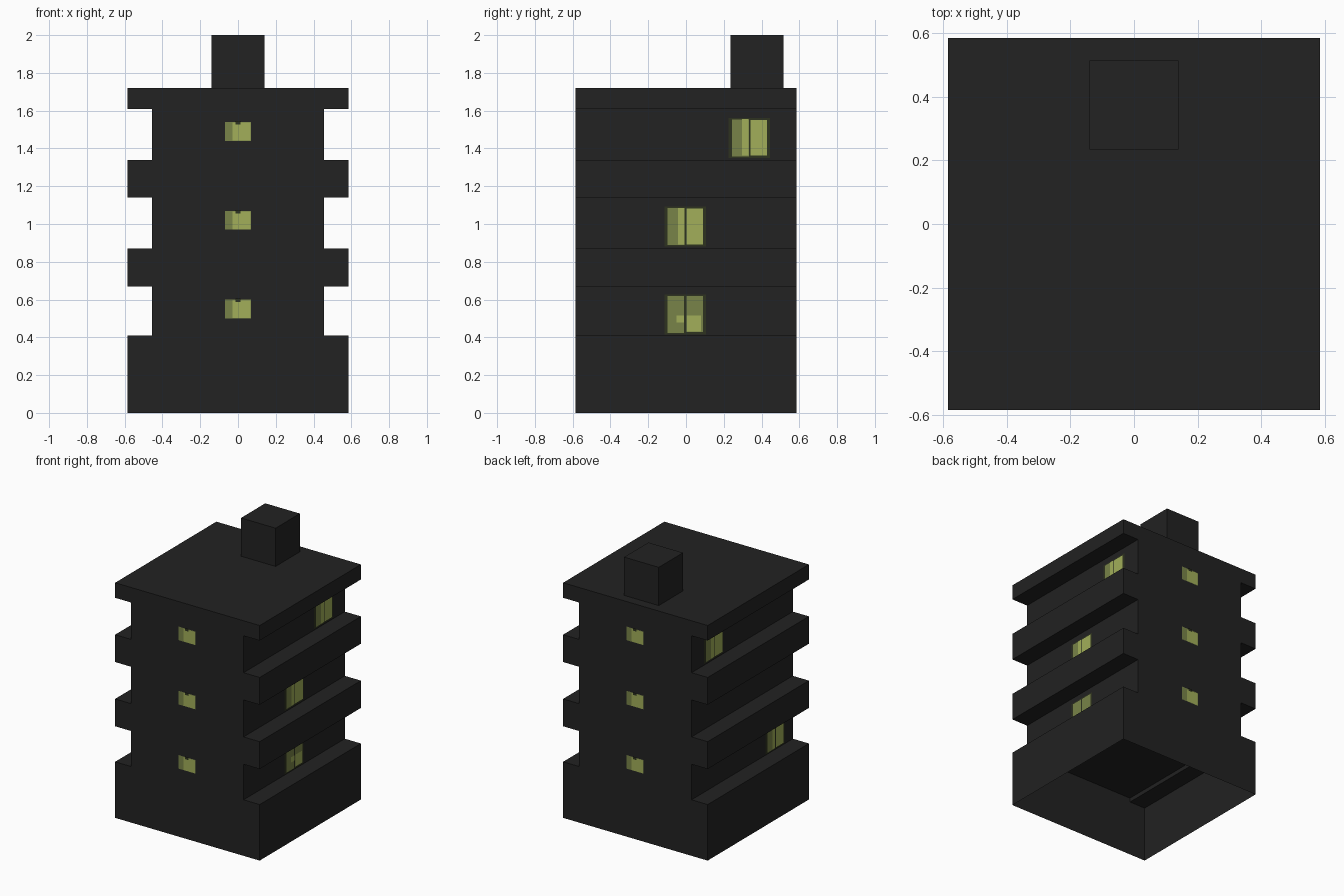
import bpy
from mathutils import Vector

if "Cube" in bpy.data.objects:
    bpy.data.objects.remove(bpy.data.objects["Cube"])

W, N = 0.585, 0.455          # half width of the slabs / of the recessed storeys


def material(name, rgb):
    m = bpy.data.materials.new(name)
    m.diffuse_color = (*rgb, 1)
    m.use_nodes = True
    m.node_tree.nodes["Principled BSDF"].inputs["Base Color"].default_value = m.diffuse_color
    return m


CHARCOAL = material("charcoal", (0.016, 0.016, 0.016))
FRAME = material("dark_olive", (0.027, 0.032, 0.014))
DIM = material("dim_yellow", (0.19, 0.23, 0.065))
LIT = material("lit_yellow", (0.36, 0.43, 0.10))


def mesh_object(name, verts, faces, mats, indices=None):
    me = bpy.data.meshes.new(name)
    me.from_pydata(verts, [], faces)
    for m in mats:
        me.materials.append(m)
    for i, idx in enumerate(indices or []):
        me.polygons[i].material_index = idx
    ob = bpy.data.objects.new(name, me)
    bpy.context.collection.objects.link(ob)
    return ob


# Tower shell: stepped front profile swept along y, left open underneath
right = [(W, 0), (W, 0.41), (N, 0.41), (N, 0.67), (W, 0.67), (W, 0.87),
         (N, 0.87), (N, 1.14), (W, 1.14), (W, 1.34), (N, 1.34), (N, 1.61),
         (W, 1.61), (W, 1.72)]
profile = right + [(-x, z) for x, z in reversed(right)]
n = len(profile)
verts = [(x, y, z) for y in (-W, W) for x, z in profile]
faces = [tuple(range(n)), tuple(reversed(range(n, 2 * n)))]
faces += [(i, i + n, i + n + 1, i + 1) for i in range(n - 1)]
mesh_object("tower_shell", verts, faces, [CHARCOAL])

# Ceiling inside the open base
c = 0.44
mesh_object("base_ceiling", [(-N, -W, c), (-N, W, c), (N, W, c), (N, -W, c)],
            [(0, 1, 2, 3)], [CHARCOAL])

# Rooftop box
bpy.ops.mesh.primitive_cube_add(size=0.28, location=(0, 0.375, 1.86))
box = bpy.context.object
box.name = "rooftop_box"
box.data.materials.append(CHARCOAL)

# Window patches: (u0, v0, u1, v1, layer) in window space; layer = material
FRONT = [(0, 0, 1, 0.95, 1), (0.3, 0.02, 0.97, 0.92, 2), (0.4, 0.82, 0.6, 1, 0)]
SIDE = [(0, 0, 1, 1, 0), (0.08, 0.04, 0.49, 0.96, 1),
        (0.33, 0.06, 0.485, 0.97, 2), (0.53, 0.06, 0.93, 0.95, 2)]
SIDE_DIM = [(0, 0, 1, 1, 0), (0.08, 0.04, 0.48, 0.96, 1),
            (0.53, 0.06, 0.93, 0.96, 1), (0.3, 0.3, 0.48, 0.48, 2),
            (0.54, 0.08, 0.88, 0.48, 2)]


def window(name, normal, dist, centre, z, width, height, patches):
    """Layered thin panes on the wall facing `normal`."""
    nrm = Vector(normal)
    u = Vector((0, 0, 1)).cross(nrm)
    vs, fs, idx = [], [], []
    for u0, v0, u1, v1, layer in patches:
        k = len(vs)
        lift = 0.003 + 0.002 * layer
        if patches is FRONT and layer == 0:
            lift = 0.009                      # dark notch over the panes
        for a, b in ((u0, v0), (u1, v0), (u1, v1), (u0, v1)):
            p = nrm * (dist + lift) + u * ((a - 0.5) * width)
            p += Vector(centre) + Vector((0, 0, z + b * height))
            vs.append(p)
        fs.append((k, k + 1, k + 2, k + 3))
        idx.append(layer)
    mesh_object(name, vs, fs, [FRAME, DIM, LIT], idx)


# Front and back windows, one per storey
for i, z in enumerate((0.5, 0.97, 1.44)):
    window(f"front_window_{i}", (0, -1, 0), W, (0, 0, 0), z, 0.14, 0.105, FRONT)
    window(f"back_window_{i}", (0, 1, 0), W, (0, 0, 0), z, 0.14, 0.105, FRONT)

# Side windows in the recesses
for i, (y, z, kind) in enumerate([(-0.005, 0.415, SIDE_DIM), (-0.005, 0.88, SIDE),
                                  (0.335, 1.35, SIDE)]):
    window(f"right_window_{i}", (1, 0, 0), N, (0, y, 0), z, 0.22, 0.212, kind)
for i, (y, z) in enumerate([(-0.375, 0.415), (0.335, 1.35)]):
    window(f"left_window_{i}", (-1, 0, 0), N, (0, y, 0), z, 0.22, 0.212, SIDE)
